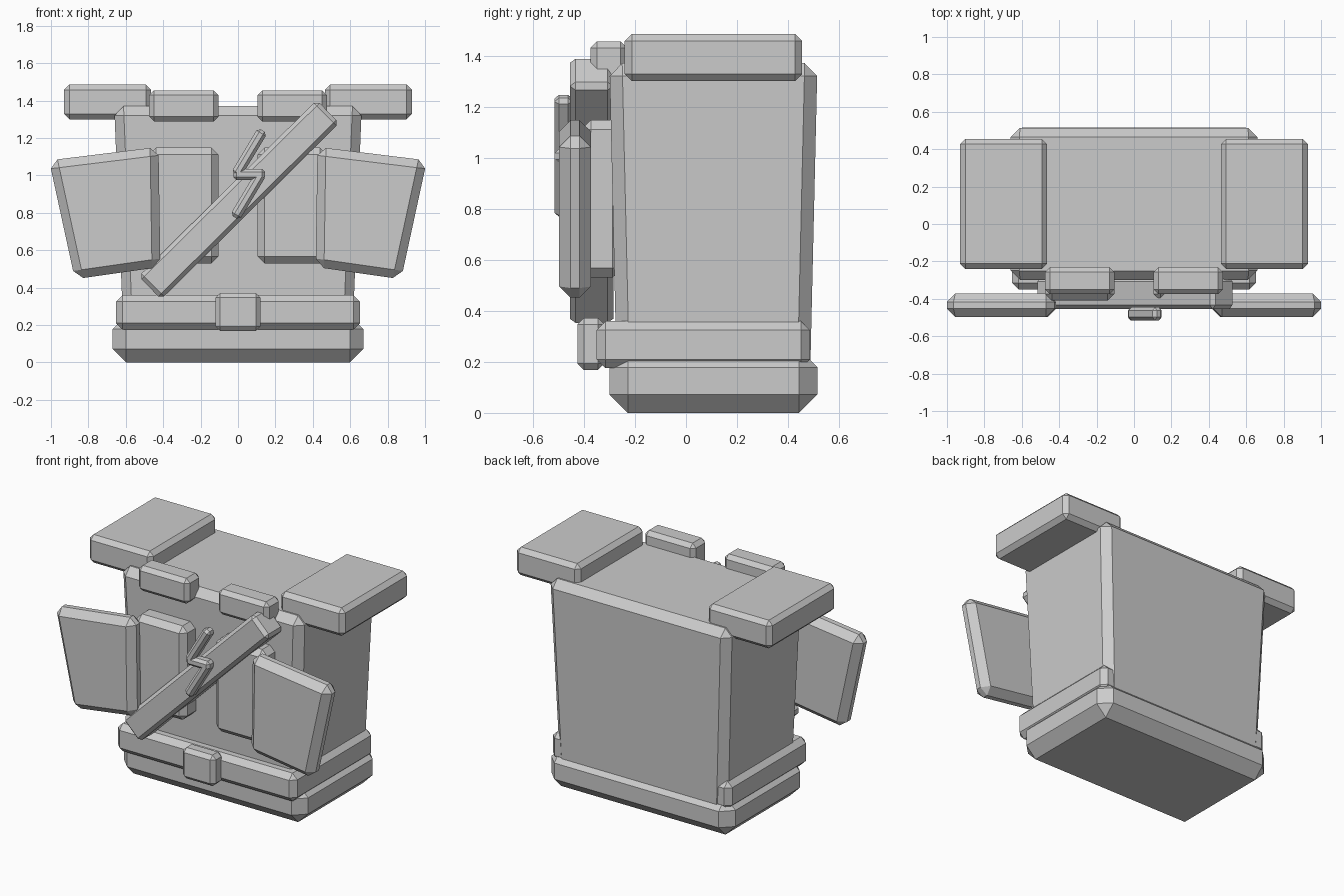
import bpy
import bmesh
from math import cos, sin, radians

default = bpy.data.objects.get("Cube")
if default:
    bpy.data.objects.remove(default, do_unlink=True)

grey = bpy.data.materials.new("plain grey")
grey.use_nodes = True
colour = (0.6, 0.6, 0.6, 1)
grey.diffuse_color = colour
grey.node_tree.nodes["Principled BSDF"].inputs["Base Color"].default_value = colour


def slab(name, outline, y0, y1, bevel, bottom_depth=1.0):
    """Chamfered block: four (x, z) corners, bottom pair first, extruded from y0 to y1."""
    bm = bmesh.new()
    mid = (y0 + y1) / 2
    rings = []
    for y in (y0, y1):
        ring = []
        for i, (x, z) in enumerate(outline):
            k = bottom_depth if i < 2 else 1.0
            ring.append(bm.verts.new((x, mid + (y - mid) * k, z)))
        rings.append(ring)
    front, back = rings
    bm.faces.new(front)
    bm.faces.new(back[::-1])
    for i in range(4):
        j = (i + 1) % 4
        bm.faces.new((front[j], front[i], back[i], back[j]))
    bmesh.ops.recalc_face_normals(bm, faces=bm.faces)
    mesh = bpy.data.meshes.new(name)
    bm.to_mesh(mesh)
    bm.free()
    mesh.materials.append(grey)
    obj = bpy.data.objects.new(name, mesh)
    bpy.context.collection.objects.link(obj)
    mod = obj.modifiers.new("Chamfer", "BEVEL")
    mod.width = bevel
    mod.segments = 1
    mod.limit_method = 'NONE'
    return obj


def box(name, x0, x1, y0, y1, z0, z1, bevel):
    return slab(name, [(x0, z0), (x1, z0), (x1, z1), (x0, z1)], y0, y1, bevel)


def bar(name, cx, cz, length, width, angle, y0, y1, bevel):
    """Chamfered bar turned in the front plane."""
    c, s = cos(radians(angle)), sin(radians(angle))
    outline = []
    for u, v in ((-1, -1), (1, -1), (1, 1), (-1, 1)):
        a, b = u * length / 2, v * width / 2
        outline.append((cx + a * c - b * s, cz + a * s + b * c))
    return slab(name, outline, y0, y1, bevel)


# Torso, hips and belt
slab("torso", [(-0.612, 0.15), (0.612, 0.15), (0.662, 1.37), (-0.662, 1.37)],
     -0.30, 0.515, 0.05, bottom_depth=0.93)
box("hips", -0.67, 0.67, -0.30, 0.515, 0, 0.25, 0.072)
box("belt", -0.652, 0.652, -0.35, 0.485, 0.175, 0.36, 0.035)
box("belt_buckle", -0.12, 0.12, -0.425, -0.32, 0.168, 0.372, 0.025)

# Paired parts on each side
for side, label in ((1, "left"), (-1, "right")):
    def pair(name, outline, y0, y1, bevel):
        slab(label + "_" + name, [(side * x, z) for x, z in outline], y0, y1, bevel)

    def rect(x0, x1, z0, z1):
        return [(x0, z0), (x1, z0), (x1, z1), (x0, z1)]

    pair("shoulder_pad", rect(0.465, 0.93, 1.30, 1.485), -0.24, 0.455, 0.028)
    pair("collar_block", rect(0.105, 0.475, 1.288, 1.455), -0.375, -0.23, 0.026)
    pair("chest_panel", rect(0.105, 0.475, 0.53, 1.148), -0.41, -0.25, 0.037)
    pair("flared_plate", [(0.415, 0.51), (0.872, 0.445), (1.01, 1.08), (0.425, 1.152)],
         -0.497, -0.372, 0.045)

# Diagonal sash with a bent emblem made of three bars
bar("sash", 0.005, 0.87, 1.34, 0.172, 44.7, -0.455, -0.285, 0.022)
bar("emblem_upper", 0.06, 1.12, 0.28, 0.058, 59, -0.515, -0.445, 0.017)
bar("emblem_middle", 0.06, 1.005, 0.17, 0.06, 0, -0.515, -0.445, 0.017)
bar("emblem_lower", 0.055, 0.895, 0.28, 0.058, 59, -0.515, -0.445, 0.017)
